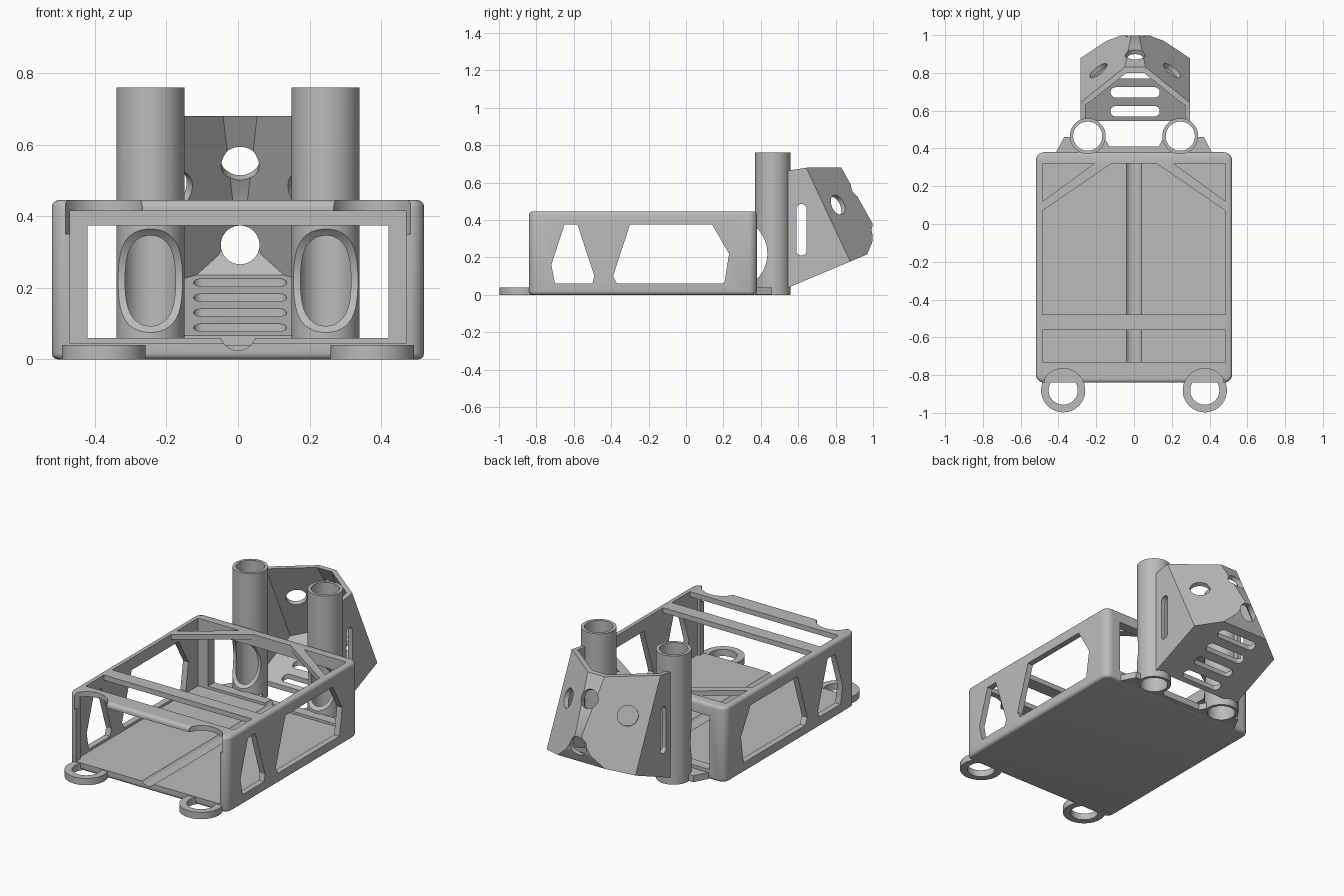
import bpy, bmesh, math
from mathutils import Vector

if "Cube" in bpy.data.objects:
    bpy.data.objects.remove(bpy.data.objects["Cube"], do_unlink=True)

grey = bpy.data.materials.new("plain grey")
grey.use_nodes = True
grey.diffuse_color = (0.5, 0.5, 0.5, 1)
grey.node_tree.nodes["Principled BSDF"].inputs["Base Color"].default_value = (0.5, 0.5, 0.5, 1)


def finish(name, bm):
    bmesh.ops.recalc_face_normals(bm, faces=bm.faces)
    mesh = bpy.data.meshes.new(name)
    bm.to_mesh(mesh)
    bm.free()
    mesh.materials.append(grey)
    obj = bpy.data.objects.new(name, mesh)
    bpy.context.collection.objects.link(obj)
    return obj


def prism(name, points, axis, lo, hi):
    """Extrude a 2D outline along one axis."""
    place = {"x": lambda a, b, c: (c, a, b),
             "y": lambda a, b, c: (a, c, b),
             "z": lambda a, b, c: (a, b, c)}[axis]
    bm = bmesh.new()
    low = [bm.verts.new(place(a, b, lo)) for a, b in points]
    high = [bm.verts.new(place(a, b, hi)) for a, b in points]
    bm.faces.new(low)
    bm.faces.new(high[::-1])
    n = len(points)
    for i in range(n):
        j = (i + 1) % n
        bm.faces.new((low[i], low[j], high[j], high[i]))
    return finish(name, bm)


def box(name, x0, x1, y0, y1, z0, z1):
    return prism(name, [(x0, y0), (x1, y0), (x1, y1), (x0, y1)], "z", z0, z1)


def rounded(x0, x1, y0, y1, r, steps=8):
    """Outline of a rectangle with round corners."""
    corners = [(x1 - r, y1 - r), (x0 + r, y1 - r), (x0 + r, y0 + r), (x1 - r, y0 + r)]
    pts = []
    for q, (cx, cy) in enumerate(corners):
        for k in range(steps + 1):
            a = math.pi / 2 * (q + k / steps)
            pts.append((cx + r * math.cos(a), cy + r * math.sin(a)))
    return pts


def rod(name, centre, direction, radius, length, sides=48):
    bm = bmesh.new()
    bmesh.ops.create_cone(bm, cap_ends=True, segments=sides, radius1=radius,
                          radius2=radius, depth=length)
    bm.transform(Vector(direction).to_track_quat("Z", "Y").to_matrix().to_4x4())
    bmesh.ops.translate(bm, verts=bm.verts, vec=centre)
    return finish(name, bm)


def apply_modifier(obj, mod):
    bpy.ops.object.select_all(action="DESELECT")
    bpy.context.view_layer.objects.active = obj
    obj.select_set(True)
    bpy.ops.object.modifier_apply(modifier=mod.name)


def cut(obj, *cutters):
    for c in cutters:
        mod = obj.modifiers.new("cut", "BOOLEAN")
        mod.operation = "DIFFERENCE"
        mod.solver = "EXACT"
        mod.object = c
        apply_modifier(obj, mod)
        bpy.data.objects.remove(c, do_unlink=True)


def smooth(obj):
    bpy.ops.object.select_all(action="DESELECT")
    bpy.context.view_layer.objects.active = obj
    obj.select_set(True)
    bpy.ops.object.shade_smooth_by_angle(angle=math.radians(32))


def mirrored(half):
    return half + [(-x, y) for x, y in reversed(half)]


RING = (0.375, -0.88)
TUBE = (0.245, 0.465)

# Open tray case with softened edges
case = prism("case", rounded(-0.52, 0.52, -0.84, 0.38, 0.045), "z", 0, 0.445)
soft = case.modifiers.new("soft", "BEVEL")
soft.width = 0.018
soft.segments = 3
soft.limit_method = "ANGLE"
soft.angle_limit = math.radians(60)
apply_modifier(case, soft)
cut(case,
    box("cavity", -0.485, 0.485, -0.80, 0.32, 0.045, 0.415),
    box("front_opening", -0.47, 0.47, -0.9, -0.75, 0.045, 0.415),
    box("back_opening", -0.42, 0.42, 0.25, 0.45, 0.06, 0.375))

# Roof openings leave a cross bar and two diagonal braces
cut(case,
    box("front_roof_opening", -0.485, 0.485, -0.73, -0.56, 0.38, 0.5),
    prism("roof_opening", mirrored([(0.485, -0.48), (0.485, 0.07), (0.12, 0.32)]), "z", 0.38, 0.5))
for s in (-1, 1):
    cut(case,
        prism("corner_opening", [(s * 0.485, 0.12), (s * 0.485, 0.32), (s * 0.21, 0.32)], "z", 0.38, 0.5),
        rod("roof_notch", (s * RING[0], RING[1], 0.45), (0, 0, 1), 0.115, 0.2))

# Side windows and the cable groove along the floor
small_window = [(-0.65, 0.375), (-0.58, 0.375), (-0.49, 0.1), (-0.5, 0.06), (-0.7, 0.06), (-0.72, 0.16)]
large_window = [(-0.3, 0.375), (0.14, 0.375), (0.23, 0.22), (0.205, 0.06), (-0.37, 0.06), (-0.39, 0.1)]
cut(case,
    prism("small_window", small_window, "x", -0.6, 0.6),
    prism("large_window", large_window, "x", -0.6, 0.6),
    rod("groove", (0, -0.2, 0.075), (0, 1, 0), 0.05, 1.5, 32))
smooth(case)

# Flange tying the tubes to the floor
flange = prism("rear_flange", mirrored([(0.42, 0.365), (0.37, 0.46), (0.16, 0.46), (0.13, 0.41)]), "z", 0.002, 0.04)
for s in (-1, 1):
    cut(flange, rod("bore", (s * TUBE[0], TUBE[1], 0), (0, 0, 1), 0.078, 1))

# Front mounting rings and upright rear tubes
for s, side in ((-1, "right"), (1, "left")):
    ring = rod(side + "_mount_ring", (s * RING[0], RING[1], 0.02), (0, 0, 1), 0.117, 0.04, 64)
    cut(ring, rod("hole", (s * RING[0], RING[1], 0.02), (0, 0, 1), 0.077, 0.2))
    smooth(ring)
    tube = rod(side + "_tube", (s * TUBE[0], TUBE[1], 0.38), (0, 0, 1), 0.095, 0.76, 64)
    cut(tube,
        rod("bore", (s * TUBE[0], TUBE[1], 0.38), (0, 0, 1), 0.077, 1),
        rod("front_scoop", (s * TUBE[0], 0.241, 0.22), (1, 0, 0), 0.194, 0.3, 64))
    smooth(tube)

# Faceted rear hood: a block trimmed by planes (point, outward normal)
FACET = Vector((0.0936, 0.1175, 0.055)).normalized()
STRIP = Vector((0, 0.295, 0.165)).normalized()
WALLS = [((0, 0.55, 0.04), (0, 0.42, -1)),
         ((0, 0.83, 0.68), STRIP),
         ((0, 0.997, 0.3), (0, 1, 0)),
         ((0, 0.995, 0.28), (0, 0.06, -0.025))]
for s in (-1, 1):
    WALLS += [((s * 0.29, 0.6, 0.3), (s, 0, 0)),
              ((s * 0.29, 0.645, 0.675), (s * FACET.x, FACET.y, FACET.z))]
OPEN_SIDES = [((0, 0.545, 0), (0, -1, 0)), ((0, 0.65, 0.68), (0, -0.15, 1)), ((0, 0.7, 0.68), (0, 0, 1))]


def trimmed(name, planes, inset):
    bm = bmesh.new()
    bmesh.ops.create_cube(bm, size=1.2)
    bmesh.ops.translate(bm, verts=bm.verts, vec=(0, 0.9, 0.4))
    for point, normal in planes:
        n = Vector(normal).normalized()
        out = bmesh.ops.bisect_plane(bm, geom=bm.verts[:] + bm.edges[:] + bm.faces[:],
                                     plane_co=Vector(point) - n * inset, plane_no=n, clear_outer=True)
        edges = [e for e in out["geom_cut"] if isinstance(e, bmesh.types.BMEdge)]
        if edges:
            bmesh.ops.edgeloop_fill(bm, edges=edges)
    return finish(name, bm)


hood = trimmed("rear_hood", WALLS + OPEN_SIDES, 0)
cut(hood, trimmed("hood_hollow", WALLS, 0.027))

# Hood holes, side slots and floor vents
cut(hood,
    rod("upper_hole", (0, 0.895, 0.56), STRIP, 0.053, 0.15),
    rod("lower_hole", (0, 0.99, 0.32), (0, 1, 0), 0.054, 0.15),
    prism("side_slot", rounded(0.59, 0.645, 0.21, 0.485, 0.027), "x", -0.4, 0.4))
for s in (-1, 1):
    cut(hood, rod("facet_hole", (s * 0.185, 0.80, 0.475), (s * FACET.x, FACET.y, FACET.z), 0.056, 0.15))
for i in range(4):
    y = 0.597 + 0.1 * i
    cut(hood, prism("vent", rounded(-0.13, 0.13, y - 0.027, y + 0.027, 0.026), "z", -0.1, 0.245))
smooth(hood)
hood.location.x = 0.006
